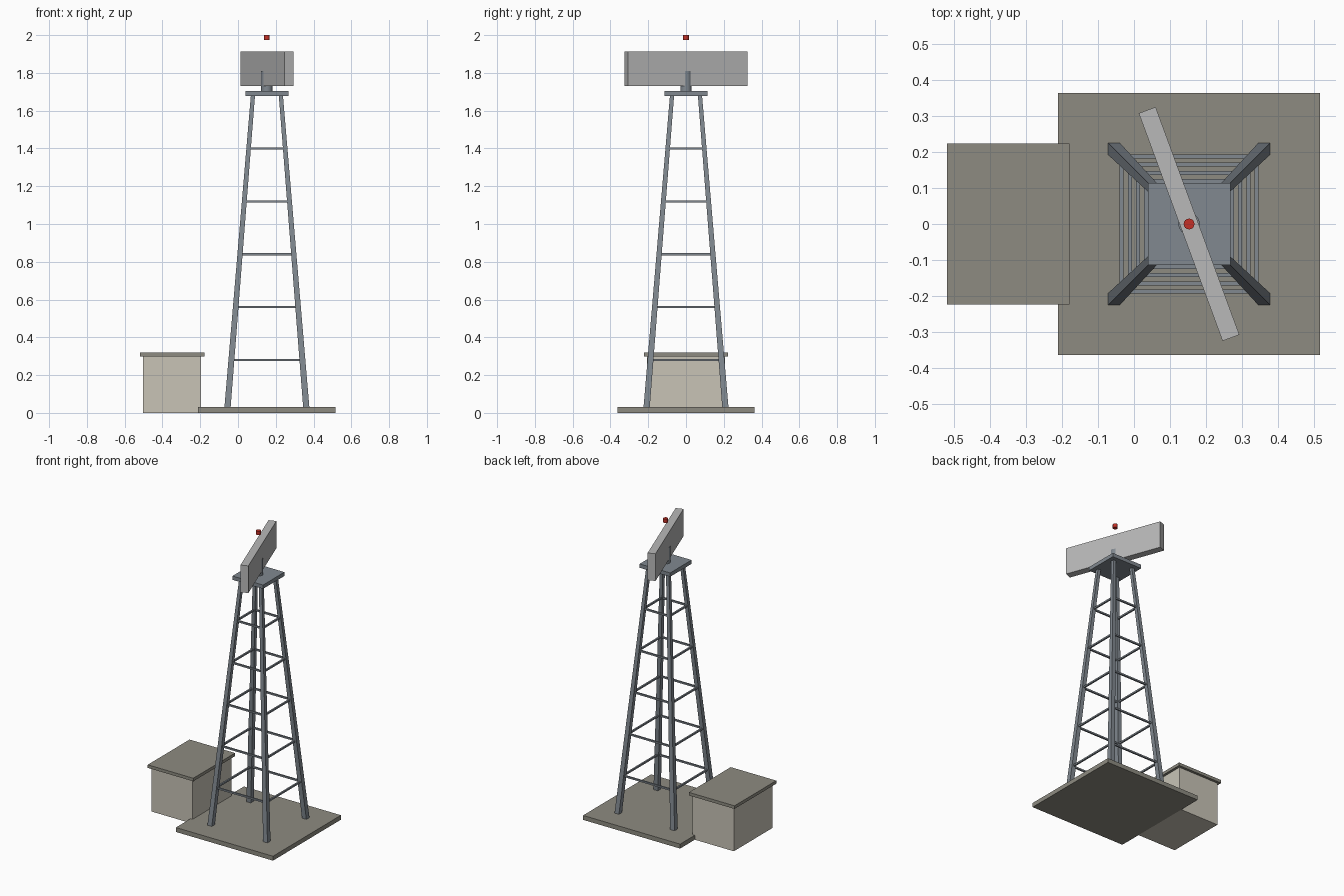
import bpy, bmesh, math
from mathutils import Vector

if "Cube" in bpy.data.objects:
    bpy.data.objects.remove(bpy.data.objects["Cube"])

CX = 0.153          # tower axis


def mat(name, rgb):
    m = bpy.data.materials.new(name)
    m.diffuse_color = (*rgb, 1)
    m.use_nodes = True
    m.node_tree.nodes["Principled BSDF"].inputs["Base Color"].default_value = m.diffuse_color
    return m


CONCRETE = mat("concrete", (0.27, 0.26, 0.22))
WALL = mat("wall", (0.58, 0.55, 0.47))
STEEL = mat("steel", (0.22, 0.25, 0.28))
PANEL = mat("panel", (0.48, 0.48, 0.48))
RED = mat("red", (0.55, 0.03, 0.02))


def box(name, center, size, material, rot=0):
    bpy.ops.mesh.primitive_cube_add(size=1, location=center, rotation=(0, 0, rot))
    o = bpy.context.object
    o.name = name
    o.scale = size
    o.data.materials.append(material)
    return o


def drum(name, r, z0, z1, material, sides=16):
    bpy.ops.mesh.primitive_cylinder_add(vertices=sides, radius=r, depth=z1 - z0,
                                        location=(CX, 0, (z0 + z1) / 2))
    o = bpy.context.object
    o.name = name
    o.data.materials.append(material)
    bpy.ops.object.shade_smooth_by_angle(angle=math.radians(40))


def leg(name, bottom, top, w0, w1):
    # square tapered post with horizontal ends
    bm = bmesh.new()
    rings = []
    for p, w in ((bottom, w0), (top, w1)):
        rings.append([bm.verts.new(Vector(p) + Vector((sx * w / 2, sy * w / 2, 0)))
                      for sx, sy in ((-1, -1), (1, -1), (1, 1), (-1, 1))])
    a, b = rings
    bm.faces.new(a[::-1])
    bm.faces.new(b)
    for i in range(4):
        j = (i + 1) % 4
        bm.faces.new((a[i], a[j], b[j], b[i]))
    me = bpy.data.meshes.new(name)
    bm.to_mesh(me)
    bm.free()
    me.materials.append(STEEL)
    bpy.context.collection.objects.link(bpy.data.objects.new(name, me))


# Ground slab and equipment hut
box("base_slab", (CX, 0, 0.015), (0.727, 0.727, 0.03), CONCRETE)
box("hut_body", (-0.349, 0, 0.149), (0.308, 0.413, 0.298), WALL)
box("hut_roof", (-0.349, 0, 0.308), (0.341, 0.447, 0.021), CONCRETE)

# Lattice tower
H, R0, R1 = 1.68, 0.210, 0.074
for sx in (-1, 1):
    for sy in (-1, 1):
        leg(f"tower_leg_{sx}_{sy}", (CX + sx * R0, sy * R0, 0.01),
            (CX + sx * R1, sy * R1, H), 0.033, 0.022)
T = 0.011
for i in range(1, 6):
    r = R0 + (R1 - R0) * i / 6
    z = H * i / 6
    for s in (-1, 1):
        box(f"brace_x_{i}", (CX, s * r, z), (2 * r, T, T), STEEL)
        box(f"brace_y_{i}", (CX + s * r, 0, z), (T, 2 * r, T), STEEL)

# Platform, rotating mount, antenna panel and warning lamp
box("top_platform", (CX, 0, 1.691), (0.229, 0.229, 0.026), STEEL)
drum("antenna_mount", 0.030, 1.704, 1.81, STEEL)
box("antenna_panel", (CX, 0, 1.822), (0.05, 0.674, 0.184), PANEL, math.radians(20.2))
drum("warning_lamp", 0.015, 1.974, 2.0, RED)
